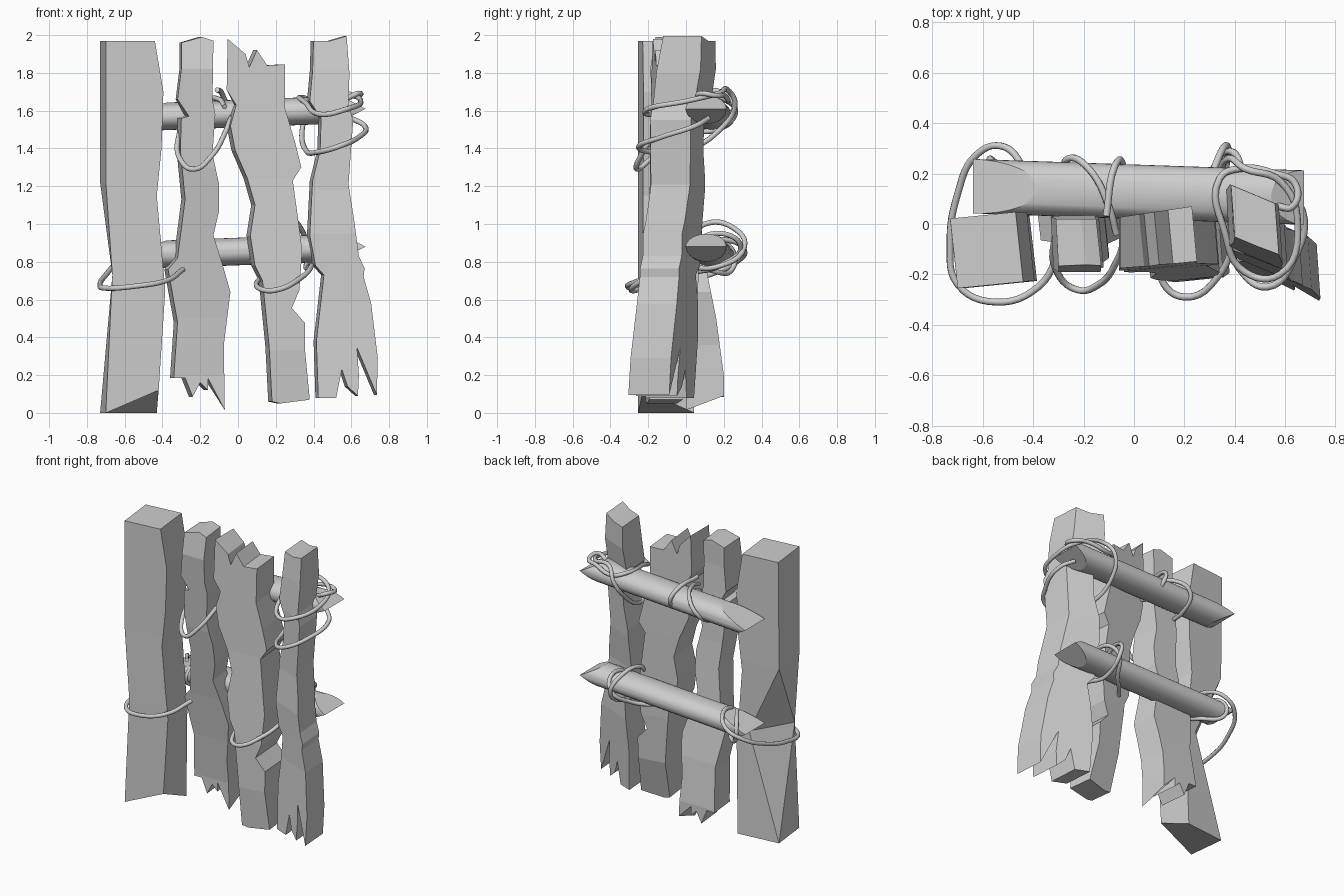
import bpy, bmesh, math
from mathutils import Vector

if "Cube" in bpy.data.objects:
    bpy.data.objects.remove(bpy.data.objects["Cube"])

grey = bpy.data.materials.new("weathered_grey")
grey.diffuse_color = (0.62, 0.62, 0.62, 1)
grey.use_nodes = True
grey.node_tree.nodes["Principled BSDF"].inputs["Base Color"].default_value = grey.diffuse_color


def interp(z, table):
    """Front and back depth at height z, from rows of (z, front, back)."""
    for (z0, f0, b0), (z1, f1, b1) in zip(table, table[1:]):
        if z <= z1:
            t = max(0, (z - z0) / (z1 - z0))
            return f0 + (f1 - f0) * t, b0 + (b1 - b0) * t
    return table[-1][1:]


def add_mesh(name, bm):
    bmesh.ops.recalc_face_normals(bm, faces=bm.faces)
    me = bpy.data.meshes.new(name)
    bm.to_mesh(me)
    bm.free()
    me.materials.append(grey)
    ob = bpy.data.objects.new(name, me)
    bpy.context.collection.objects.link(ob)
    return ob


def plank(name, outline, depth, slopes, back_dx, moved={}, splits={}):
    """Extrude an x-z outline, crease it at the depth rows, then bend it in y.
    moved: back corners shifted by their own (dx, dz).
    splits: sides cut in two triangles, from the front corner at 0 start or 1 end."""
    bm = bmesh.new()
    front = [bm.verts.new((x / 100, 0, z / 100)) for x, z in outline]
    back = []
    for i, (x, z) in enumerate(outline):
        dx, dz = moved.get(i, (back_dx, 0))
        back.append(bm.verts.new((x / 100 + dx, 1, z / 100 + dz)))
    n = len(outline)
    bm.faces.new(front)
    bm.faces.new(back[::-1])
    for i in range(n):
        j = (i + 1) % n
        quad = (front[i], back[i], back[j], front[j])
        if i not in splits:
            bm.faces.new(quad)
        elif splits[i]:
            bm.faces.new((quad[0], quad[1], quad[3]))
            bm.faces.new((quad[1], quad[2], quad[3]))
        else:
            bm.faces.new(quad[:3])
            bm.faces.new((quad[0], quad[2], quad[3]))
    for z, _, _ in depth[1:-1]:
        bmesh.ops.bisect_plane(bm, geom=bm.verts[:] + bm.edges[:] + bm.faces[:],
                               plane_co=(0, 0, z), plane_no=(0, 0, 1), dist=1e-5)
    for v in bm.verts:
        # local middle of the plank keeps the twist centred
        near = [x / 100 for x, z in outline if abs(z / 100 - v.co.z) < 0.3]
        xc = (min(near) + max(near)) / 2
        f, b = interp(v.co.z, depth)
        t = v.co.y
        f += slopes[0] * (v.co.x - xc)
        b += slopes[1] * (v.co.x - xc)
        v.co.y = f + (b - f) * t
    return add_mesh(name, bm)


# Thick end post with a chipped foot and a hewn back corner
plank("end_post",
      [(-70, 197), (-44, 197), (-39.5, 170), (-40.5, 140), (-43, 115), (-40.5, 87),
       (-38.5, 65), (-42, 12), (-70, 0), (-66.5, 73), (-70, 122)],
      [(0, -.24, .03), (.73, -.24, .02), (1.22, -.24, .03), (1.97, -.24, .04)],
      (.1, .1), -.03, {7: (-.01, -.12), 9: (.16, 0)}, {8: 1, 9: 0})

# Narrow plank leaning back at its foot
plank("narrow_plank",
      [(-30, 196), (-19, 199), (-13, 197), (-13.5, 166), (-12, 158), (-13.5, 137),
       (-10, 121), (-10, 107), (-13, 94), (-8, 78), (-4, 64), (-7.5, 36), (-7, 1.5),
       (-16, 18.5), (-16, 12), (-20, 16), (-24, 8.5), (-28, 18.5), (-34, 18.5),
       (-32, 48), (-37, 76), (-32, 82), (-28, 113), (-30.5, 139), (-30, 156),
       (-26, 157), (-32, 166), (-30, 182)],
      [(0, .0, .2), (.2, .0, .2), (.5, -.03, .16), (.8, -.07, .1), (1.3, -.15, .05),
       (1.82, -.19, .02), (2, -.16, .02)], (0, 0), -.02,
      {0: (-.01, 0), 12: (-.015, .075), 26: (-.01, 0), 27: (-.01, 0)})

# Wide plank with a splintered top
plank("wide_plank",
      [(-5.5, 198), (4, 190), (6, 183), (10, 192), (15.5, 184), (25, 184.5), (25, 161),
       (30, 144), (33.5, 130), (29, 123), (31.5, 105), (34, 86), (32.5, 65), (28.5, 55.5),
       (35.5, 47.5), (35.5, 33), (38, 7), (22.5, 5), (18, 6), (16.5, 35), (13, 70),
       (9, 78), (6.5, 94), (9, 110), (5, 124), (-1.5, 139), (-4, 152), (-1, 163), (-6, 171)],
      [(0, -.2, -.05), (.33, -.22, .04), (.65, -.22, .05), (1.24, -.18, .05),
       (1.6, -.17, .05), (2, -.16, .05)], (.1, .15), -.02,
      {0: (0, 0), 27: (-.01, 0), 28: (0, 0)})

# Leaning, twisted plank with a split foot
plank("leaning_plank",
      [(40, 197), (49, 197), (57.5, 199.5), (59, 180), (58.5, 163), (61, 155), (58.5, 121),
       (61.5, 102), (64, 83), (67, 76.5), (66.5, 72), (70.5, 58), (74, 29), (73.5, 9.5),
       (63, 34.5), (64, 20), (63.5, 9), (58, 14), (55, 23), (52, 8), (42.5, 8), (41.5, 38),
       (45.5, 73), (41, 78), (38, 94), (39.5, 123), (43.5, 139), (44, 156), (38, 165), (39.5, 181)],
      [(.08, -.24, -.03), (.58, -.205, 0), (.75, -.19, .01), (.95, -.185, .015), (1.18, -.15, .05),
       (1.6, -.14, .07), (1.82, -.115, .11), (2, -.085, .11)], (-.42, -.42), -.015)


# Round rails with wedge-cut ends
def rail(name, z):
    a, b = Vector((-.64, .15, z)), Vector((.675, .105, z + .05))
    bm = bmesh.new()
    bmesh.ops.create_cone(bm, cap_ends=True, segments=32, radius1=1, radius2=1, depth=1.6)
    for v in bm.verts:
        x, y, s = v.co
        mid = a.lerp(b, .5 + s / (b.x - a.x))
        v.co = mid + Vector((0, y * .108, x * .073))
    for tip, side, up, down in ((a, -1, .23, .12), (b, 1, .14, .14)):
        for vert, run in ((1, up), (-1, down)):
            no = Vector((side * .073, 0, vert * run)).normalized()
            bmesh.ops.bisect_plane(bm, geom=bm.verts[:] + bm.edges[:] + bm.faces[:],
                                   plane_co=tip, plane_no=no, clear_outer=True)
            rim = [e for e in bm.edges if e.is_boundary]
            bmesh.ops.holes_fill(bm, edges=rim, sides=0)
    ob = add_mesh(name, bm)
    bpy.ops.object.select_all(action='DESELECT')
    ob.select_set(True)
    bpy.context.view_layer.objects.active = ob
    bpy.ops.object.shade_smooth_by_angle(angle=math.radians(25))


rail("upper_rail", 1.56)
rail("lower_rail", .83)


# Loose wire bindings
def wire(name, pts):
    cu = bpy.data.curves.new(name, 'CURVE')
    cu.dimensions = '3D'
    cu.bevel_depth = .014
    cu.bevel_resolution = 2
    cu.resolution_u = 6
    cu.use_fill_caps = True
    sp = cu.splines.new('BEZIER')
    sp.bezier_points.add(len(pts) - 1)
    for p, co in zip(sp.bezier_points, pts):
        p.co = co
        p.handle_left_type = p.handle_right_type = 'AUTO'
    cu.materials.append(grey)
    bpy.context.collection.objects.link(bpy.data.objects.new(name, cu))


wire("upper_wire_left",
     [(-.11, .03, 1.71), (-.08, .22, 1.68), (-.05, .25, 1.6), (-.05, .1, 1.53), (-.04, -.05, 1.56),
      (-.07, -.15, 1.48), (-.14, -.24, 1.36), (-.23, -.26, 1.29), (-.31, -.18, 1.35),
      (-.31, -.02, 1.48), (-.29, .16, 1.5), (-.26, .26, 1.58), (-.18, .22, 1.65),
      (-.1, .07, 1.66), (-.07, -.04, 1.62)])
wire("upper_wire_right",
     [(.57, .07, 1.66), (.63, .07, 1.69), (.64, .16, 1.68), (.56, .2, 1.68), (.42, .22, 1.65),
      (.34, .18, 1.67), (.36, -.03, 1.64), (.44, -.19, 1.58), (.58, -.2, 1.61), (.65, .0, 1.65),
      (.58, .17, 1.69), (.44, .22, 1.71), (.38, .26, 1.63), (.34, .18, 1.5), (.36, 0, 1.39),
      (.42, -.18, 1.38), (.53, -.25, 1.41), (.64, -.13, 1.46), (.67, .05, 1.52), (.6, .12, 1.56)])
wire("lower_wire_left",
     [(-.29, -.1, .76), (-.38, -.25, .7), (-.55, -.31, .67), (-.7, -.24, .66), (-.73, -.08, .68),
      (-.7, .12, .73), (-.63, .27, .8), (-.53, .31, .86), (-.45, .24, .91), (-.42, .1, .9),
      (-.43, .04, .82), (-.45, .15, .75), (-.56, .25, .77), (-.56, .24, .87), (-.48, .12, .91)])
wire("lower_wire_right",
     [(.28, .03, .93), (.29, .1, 1.0), (.33, .25, .98), (.37, .31, .88), (.36, .15, .77),
      (.39, -.05, .78), (.34, -.2, .72), (.2, -.29, .65), (.11, -.22, .66), (.16, .03, .74),
      (.29, .18, .78), (.38, .29, .88), (.43, .19, .95), (.39, .02, .9)])
